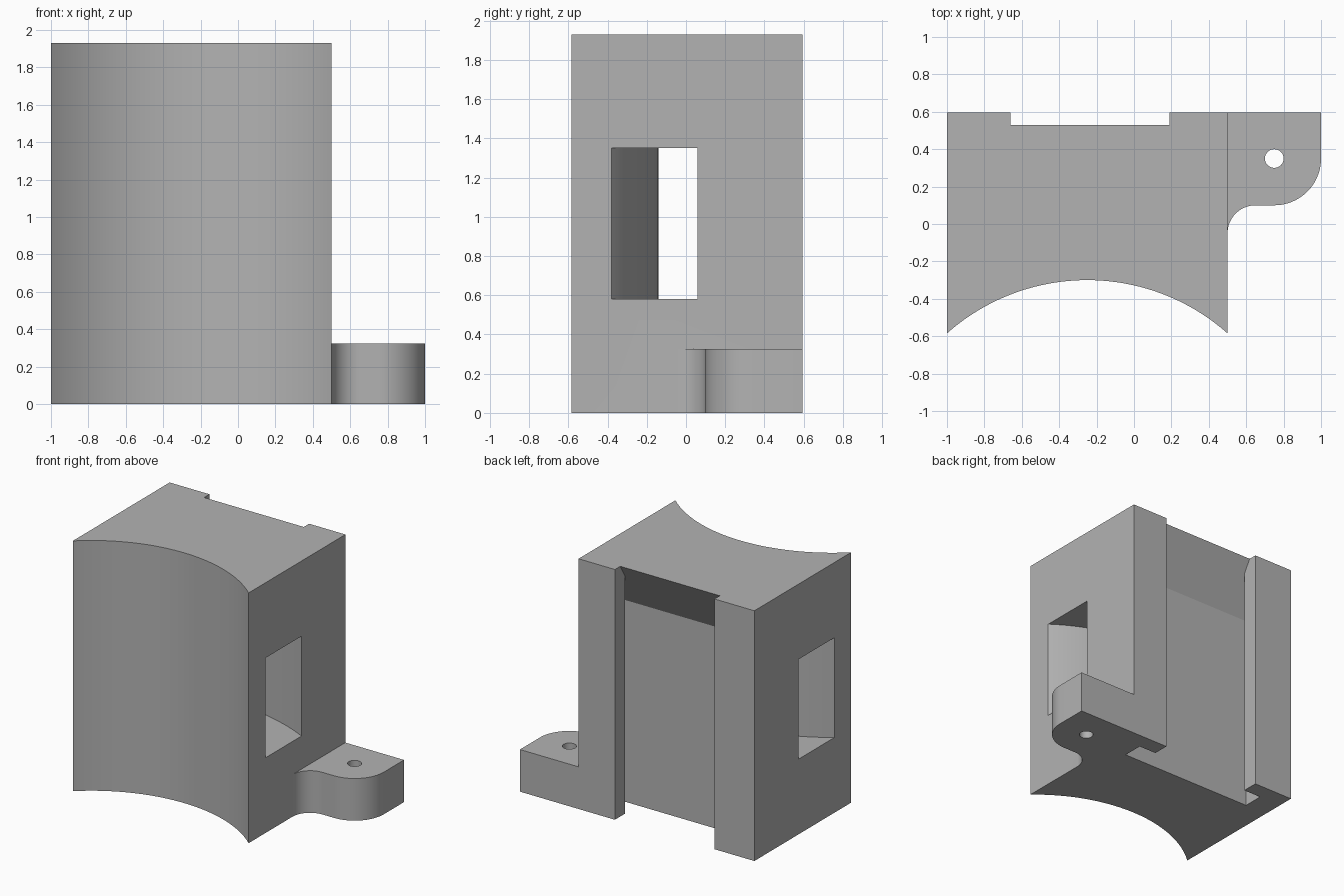
import bpy, bmesh
from math import radians, sin, cos, asin

cube = bpy.data.objects.get("Cube")
if cube:
    bpy.data.objects.remove(cube, do_unlink=True)

H = 1.93                   # body height
LEFT, RIGHT, BACK = 0.5, -1.0, 0.595
MID, HALF = -0.25, 0.75    # body centre and half width in x
ARC_Y = -1.43              # shared centre of the curved front and strap slot

grey = bpy.data.materials.new("mid_grey")
grey.use_nodes = True
colour = (0.45, 0.45, 0.45, 1)
grey.diffuse_color = colour
grey.node_tree.nodes["Principled BSDF"].inputs["Base Color"].default_value = colour


def arc(cx, cy, r, a0, a1, n=24):
    """Points along an arc, angles in degrees from +x."""
    angles = [radians(a0 + (a1 - a0) * i / n) for i in range(n + 1)]
    return [(cx + r * cos(a), cy + r * sin(a)) for a in angles]


def wide_arc(r, half, n=40):
    """Arc about the shared centre, running from right to left."""
    spread = asin(half / r) * 57.29578
    return arc(MID, ARC_Y, r, 90 + spread, 90 - spread, n)


def prism(name, outline, z0, z1, top=None):
    """Extrude an xy outline; top(y) optionally gives a sloping roof."""
    bm = bmesh.new()
    low = [bm.verts.new((x, y, z0)) for x, y in outline]
    high = [bm.verts.new((x, y, top(y) if top else z1)) for x, y in outline]
    bm.faces.new(low)
    bm.faces.new(high)
    for i in range(len(low)):
        j = (i + 1) % len(low)
        bm.faces.new((low[i], low[j], high[j], high[i]))
    bmesh.ops.recalc_face_normals(bm, faces=bm.faces)
    mesh = bpy.data.meshes.new(name)
    bm.to_mesh(mesh)
    bm.free()
    mesh.materials.append(grey)
    obj = bpy.data.objects.new(name, mesh)
    bpy.context.collection.objects.link(obj)
    return obj


def combine(target, other, operation):
    """Apply a boolean and discard the helper."""
    bpy.context.view_layer.objects.active = target
    mod = target.modifiers.new("combine", "BOOLEAN")
    mod.object, mod.operation, mod.solver = other, operation, "EXACT"
    bpy.ops.object.modifier_apply(modifier=mod.name)
    bpy.data.objects.remove(other, do_unlink=True)


# Main block with a concave front
front = wide_arc(1.13, HALF)
body = prism("bracket_body", front + [(LEFT, BACK), (RIGHT, BACK)], 0, H)

# Mounting foot with rounded corner and a fillet into the block
foot = prism("mounting_foot",
             [(0.42, -0.05)] + arc(0.65, -0.05, 0.15, 180, 90)
             + arc(0.75, 0.35, 0.25, -90, 0) + [(1, BACK), (0.42, BACK)],
             0, 0.325)
combine(body, foot, "UNION")

# Screw hole
hole = prism("screw_hole", arc(0.75, 0.35, 0.05, 0, 360, 32)[:-1], -0.1, 0.5)
combine(body, hole, "DIFFERENCE")

# Curved strap slot passing from side to side
slot = prism("strap_slot",
             wide_arc(1.29, HALF + 0.1) + wide_arc(1.668, HALF + 0.1)[::-1],
             0.58, 1.35)
combine(body, slot, "DIFFERENCE")

# T-shaped rail groove in the back, with a sloping roof
neck, wide = (-0.66, 0.19), (-0.81, 0.34)
lip, floor = 0.47, 0.31
groove = prism("rail_groove",
               [(neck[0], 0.7), (neck[0], lip), (wide[0], lip), (wide[0], floor),
                (wide[1], floor), (wide[1], lip), (neck[1], lip), (neck[1], 0.7)],
               -0.1, H, top=lambda y: H + (y - 0.53) * 1.7)
combine(body, groove, "DIFFERENCE")

# Smooth curves, crisp edges
bpy.ops.object.select_all(action="DESELECT")
body.select_set(True)
bpy.context.view_layer.objects.active = body
bpy.ops.object.shade_smooth_by_angle(angle=radians(30))
